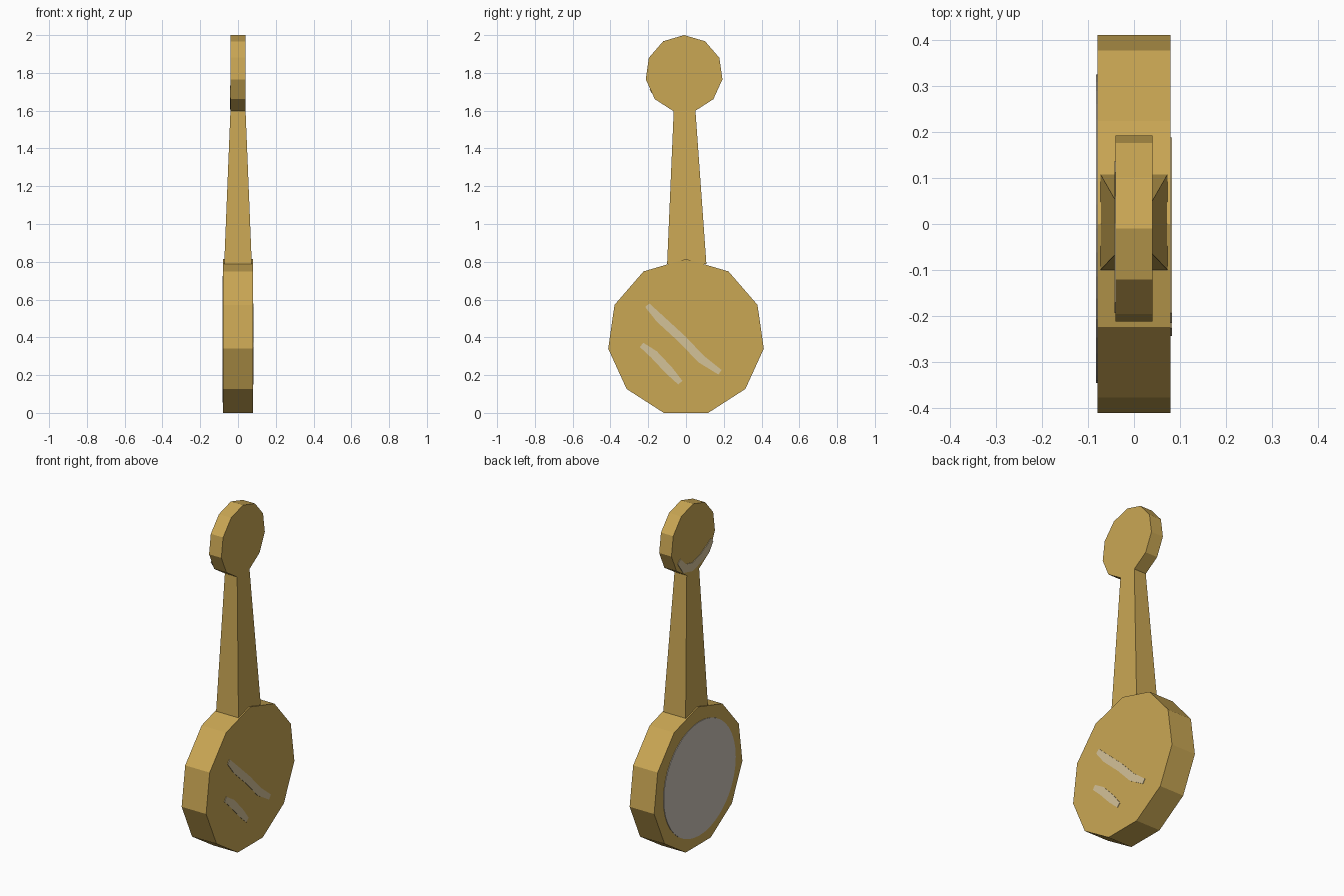
import bpy, math
from mathutils import Vector

if "Cube" in bpy.data.objects:
    bpy.data.objects.remove(bpy.data.objects["Cube"])


def material(name, rgb):
    """Flat material from 8-bit sRGB, stored linear."""
    lin = [((c / 255 + 0.055) / 1.055) ** 2.4 for c in rgb]
    m = bpy.data.materials.new(name)
    m.diffuse_color = (*lin, 1)
    m.use_nodes = True
    m.node_tree.nodes["Principled BSDF"].inputs["Base Color"].default_value = m.diffuse_color
    return m


GOLD = material("gold", (202, 167, 84))
SILVER = material("mirror_silver", (203, 195, 184))
GLINT = material("pale_glint", (212, 194, 153))


def loft(name, ring_a, ring_b, mat):
    """Closed solid between two rings with equal point counts."""
    n = len(ring_a)
    faces = [tuple(reversed(range(n))), tuple(range(n, 2 * n))]
    faces += [(i, (i + 1) % n, (i + 1) % n + n, i + n) for i in range(n)]
    mesh = bpy.data.meshes.new(name)
    mesh.from_pydata(ring_a + ring_b, [], faces)
    mesh.materials.append(mat)
    obj = bpy.data.objects.new(name, mesh)
    bpy.context.collection.objects.link(obj)
    return obj


def prism(name, outline, x0, x1, mat):
    """Extrude a counter-clockwise (y, z) outline from x0 to x1."""
    return loft(name, [(x0, y, z) for y, z in outline],
                [(x1, y, z) for y, z in outline], mat)


def polygon(cy, cz, r, n):
    """Regular polygon with one corner pointing up."""
    steps = [math.pi / 2 + math.tau * i / n for i in range(n)]
    return [(cy + r * math.cos(a), cz + r * math.sin(a)) for a in steps]


def stroke(name, path, width, x0, x1, mat):
    """Painted brush stroke: a thin plate following a (y, z) path."""
    pts = [Vector(p) for p in path]
    left, right = [], []
    for i, p in enumerate(pts):
        d = (pts[min(i + 1, len(pts) - 1)] - pts[max(i - 1, 0)]).normalized()
        w = width / 2 * (0.65 if i in (0, len(pts) - 1) else 1)
        side = Vector((-d.y, d.x)) * w
        left.append(tuple(p + side))
        right.append(tuple(p - side))
    return prism(name, right + left[::-1], x0, x1, mat)


def rectangle(x, y0, y1, z):
    return [(-x, y0, z), (x, y0, z), (x, y1, z), (-x, y1, z)]


# Main solid parts
prism("mirror_body", polygon(0, 0.399, 0.416, 11), -0.08, 0.08, GOLD)
prism("handle_knob", polygon(-0.01, 1.795, 0.205, 11), -0.04, 0.04, GOLD)
loft("handle", rectangle(0.073, -0.10, 0.108, 0.787),
     rectangle(0.04, -0.065, 0.05, 1.6), GOLD)

# Painted mirror glass on the left face
prism("mirror_glass", polygon(-0.01, 0.39, 0.336, 40), -0.083, -0.079, SILVER)

# Painted glints
stroke("long_glint", [(-0.205, 0.57), (-0.14, 0.5), (-0.02, 0.39),
                      (0.08, 0.285), (0.18, 0.215)], 0.045, 0.079, 0.083, GLINT)
stroke("short_glint", [(-0.235, 0.36), (-0.17, 0.31), (-0.09, 0.225),
                       (-0.03, 0.16)], 0.045, 0.079, 0.083, GLINT)
stroke("knob_glint", [(-0.182, 1.722), (-0.15, 1.69), (-0.086, 1.657),
                      (0, 1.632), (0.073, 1.65), (0.125, 1.71)],
       0.05, -0.043, -0.039, GLINT)
